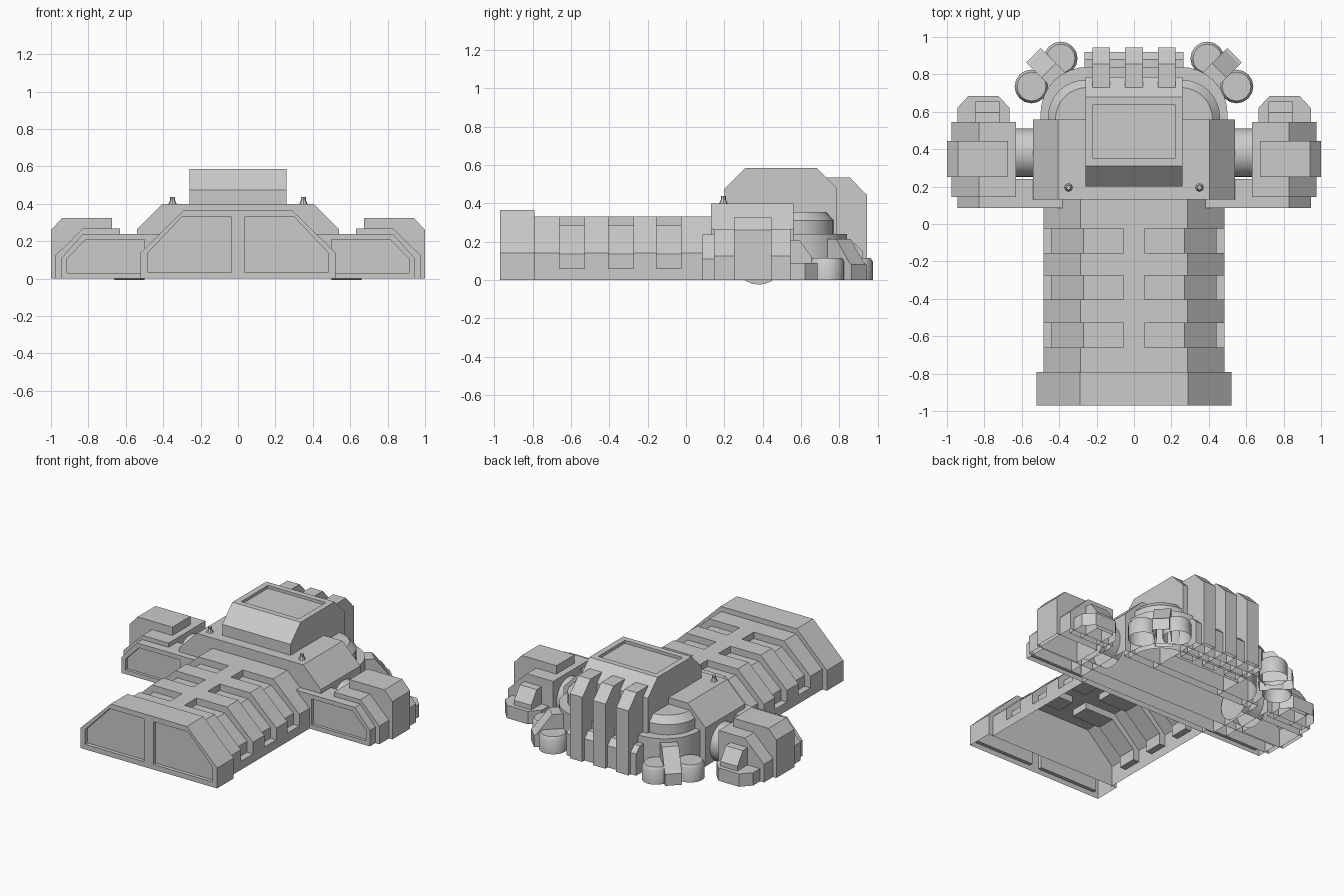
import bpy, bmesh, math

if "Cube" in bpy.data.objects:
    bpy.data.objects.remove(bpy.data.objects["Cube"])


def loft(name, rings, smooth=False):
    """Skin a list of equal-length rings and cap both ends."""
    bm = bmesh.new()
    vs = [[bm.verts.new(p) for p in r] for r in rings]
    n = len(rings[0])
    for a, b in zip(vs, vs[1:]):
        for i in range(n):
            j = (i + 1) % n
            bm.faces.new((a[i], a[j], b[j], b[i]))
    bm.faces.new(vs[0])
    bm.faces.new(vs[-1])
    bmesh.ops.recalc_face_normals(bm, faces=bm.faces[:])
    me = bpy.data.meshes.new(name)
    bm.to_mesh(me)
    bm.free()
    ob = bpy.data.objects.new(name, me)
    bpy.context.collection.objects.link(ob)
    if smooth:
        bpy.ops.object.select_all(action='DESELECT')
        ob.select_set(True)
        bpy.context.view_layer.objects.active = ob
        bpy.ops.object.shade_smooth_by_angle(angle=math.radians(35))
    return ob


def prism(name, pts, a, b, axis='y'):
    """Extrude a 2D profile from a to b along one axis."""
    place = {'x': lambda p, t: (t, p[0], p[1]),
             'y': lambda p, t: (p[0], t, p[1]),
             'z': lambda p, t: (p[0], p[1], t)}[axis]
    return loft(name, [[place(p, t) for p in pts] for t in (a, b)])


def cut(ob, cutters):
    """Subtract the cutters, then throw them away."""
    bpy.context.view_layer.objects.active = ob
    for c in cutters:
        c.hide_render = True
        m = ob.modifiers.new('cut', 'BOOLEAN')
        m.operation, m.solver, m.object = 'DIFFERENCE', 'EXACT', c
        bpy.ops.object.modifier_apply(modifier=m.name)
        bpy.data.objects.remove(c)


def sym(half):
    return half + [(-x, z) for x, z in reversed(half)]


def flip(pts, s):
    return [(x * s, z) for x, z in pts]


SIDES = (1, -1)

# Entrance hall with six stepped recesses
hall = prism('entrance_hall', sym([(.485, 0), (.485, .14), (.285, .33)]), -.80, .13)
recess = [(.6, .06), (.44, .06), (.44, .135), (.27, .285), (.055, .285), (.055, .5), (.6, .5)]
cut(hall, [prism('recess', flip(recess, s), y, y + .13)
           for s in SIDES for y in (-.66, -.405, -.155)])

# Front collar with two sunken door panels
collar = prism('front_collar', sym([(.52, 0), (.52, .14), (.29, .365)]), -.97, -.79)
door = [(.035, .035), (.485, .035), (.485, .135), (.3, .33), (.035, .33)]
cut(collar, [prism('door', flip(door, s), -1.1, -.945) for s in SIDES])

# Cross bar with panels on either side of the hall
bar = prism('cross_bar', sym([(.945, 0), (.945, .11), (.83, .238)]), .085, .24)
panel = [(.5, .03), (.915, .03), (.915, .105), (.815, .208), (.5, .208)]
cut(bar, [prism('panel', flip(panel, s), 0, .105) for s in SIDES])

# Central hull
prism('central_hull', sym([(.54, 0), (.54, .265), (.405, .40)]), .13, .56)


# Rounded rear hull tiers
def rounded(hx, ymax, r, z, n=8):
    half = [(hx, .5)] + [(hx - r + r * math.cos(t), ymax - r + r * math.sin(t))
                         for t in (math.pi / 2 * i / n for i in range(n + 1))]
    return [(x, y, z) for x, y in sym(half)]


loft('rear_hull', [rounded(.46, .77, .2, 0), rounded(.46, .77, .2, .31),
                   rounded(.42, .73, .17, .355)], True)
loft('rear_skirt', [rounded(.5, .84, .25, 0), rounded(.5, .84, .25, .24)], True)

# Upper cabin with sunken roof
cabin = prism('upper_cabin', [(.2, .39), (.2, .475), (.31, .585), (.68, .585), (.785, .48),
                              (.785, 0), (.5, 0), (.5, .39)], -.26, .26, 'x')
cut(cabin, [prism('roof', [(-.22, .35), (.22, .35), (.22, .64), (-.22, .64)], .565, .7, 'z')])

# Rear fins and the block behind them
for x in (-.176, 0, .176):
    prism('rear_fin', [(.72, 0), (.72, .535), (.855, .535), (.93, .455), (.945, .445), (.945, 0)],
          x - .047, x + .047, 'x')
prism('fin_base', [(.7, 0), (.7, .19), (.88, .19), (.92, .15), (.92, 0)], -.265, .265, 'x')


def ring(cx, cy, r, z, n=16):
    return [(cx + r * math.cos(2 * math.pi * i / n), cy + r * math.sin(2 * math.pi * i / n), z)
            for i in range(n)]


for s in SIDES:
    # Side pod: main block, raised cap, tail and tail box
    prism('pod_block', flip([(.63, 0), (.975, 0), (.975, .125), (.83, .267), (.63, .267)], s), .145, .545)
    prism('pod_cap', flip([(.675, 0), (1, 0), (1, .26), (.94, .325), (.675, .325)], s), .25, .445)
    prism('pod_tail', flip([(.665, .5), (.945, .5), (.945, .62), (.885, .685), (.725, .685),
                            (.665, .62)], s), 0, .088, 'z')
    prism('pod_tail_box', [(.5, 0), (.5, .21), (.595, .205), (.655, .12), (.655, 0)],
          s * .72, s * .85, 'x')

    # Round link between pod and hull
    loft('pod_link', [[(s * x, .38 + .13 * math.cos(t), .106 + .13 * math.sin(t))
                       for t in (2 * math.pi * i / 24 for i in range(24))] for x in (.5, .66)], True)

    # Pair of tanks at the rear corner
    for cx, cy in ((.392, .885), (.548, .735)):
        loft('tank', [ring(s * cx, cy, .09, 0), ring(s * cx, cy, .09, .095),
                      ring(s * cx, cy, .077, .115)], True)

    # Sloped brace running diagonally between the tanks
    d = math.sqrt(.5)
    prof = [(0, 0), (0, .215), (.1, .215), (.2, .088), (.215, .08), (.215, 0)]
    loft('tank_brace', [[(s * (.385 + d * (r + w)), .75 + d * (r - w), z) for r, z in prof]
                        for w in (-.054, .054)])

    # Small roof beacon
    loft('beacon', [ring(s * .35, .195, .022, .40, 8), ring(s * .35, .195, .013, .42, 8),
                    ring(s * .35, .195, .013, .437, 8)])

# The shells are open underneath
for ob in list(bpy.context.scene.objects):
    bm = bmesh.new()
    bm.from_mesh(ob.data)
    gone = [f for f in bm.faces if all(v.co.z < 1e-4 for v in f.verts)]
    if ob.name == 'entrance_hall':
        gone += [f for f in bm.faces if all(v.co.y < -.799 for v in f.verts)]
    bmesh.ops.delete(bm, geom=gone, context='FACES')
    bm.to_mesh(ob.data)
    bm.free()
